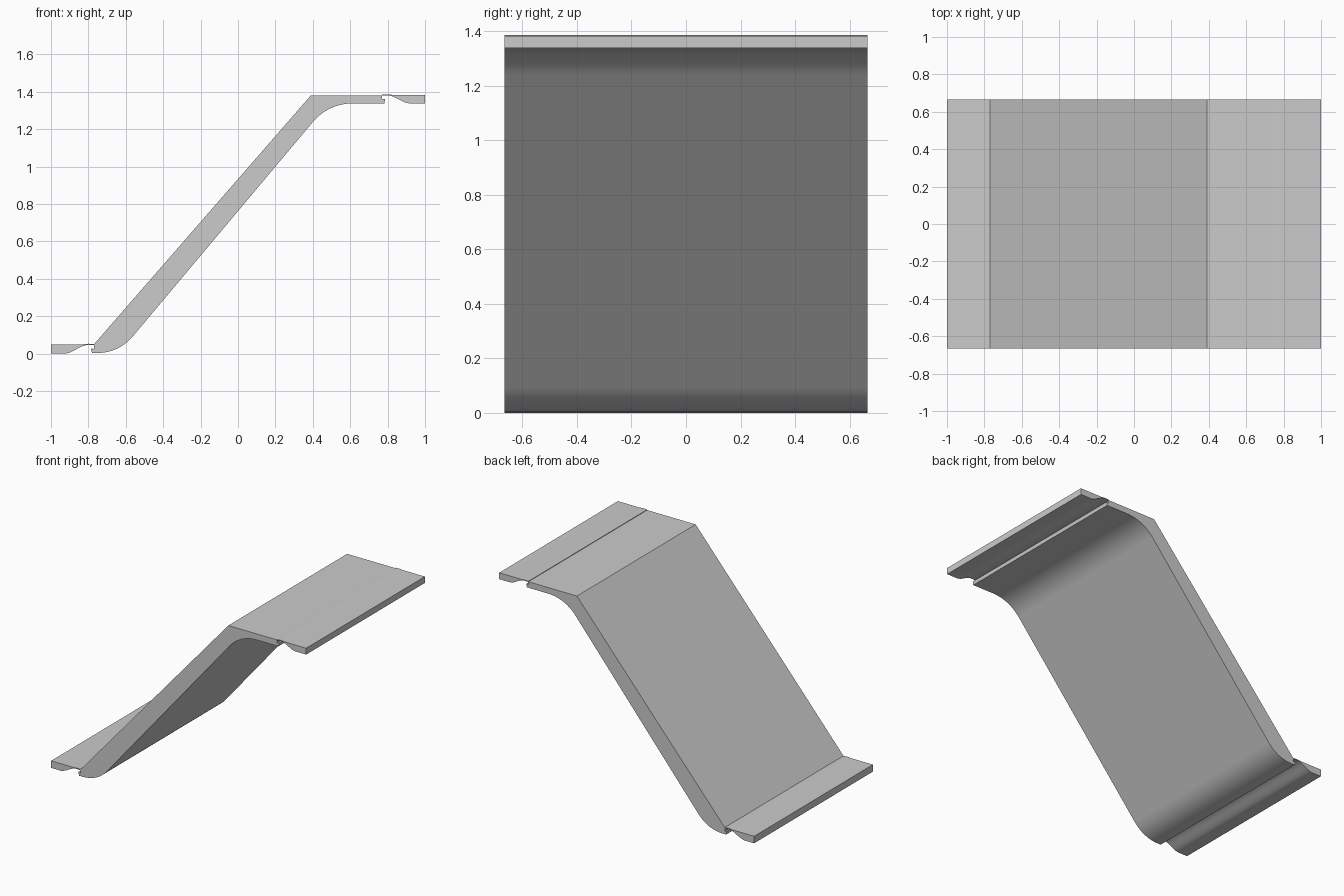
import bpy, bmesh, math

if "Cube" in bpy.data.objects:
    bpy.data.objects.remove(bpy.data.objects["Cube"])

HALF_WIDTH = 0.665


def curve(p0, c, p1, n=14):
    """Points on a quadratic curve from p0 to p1 pulled towards c."""
    return [tuple((1 - t) ** 2 * a + 2 * t * (1 - t) * b + t * t * d
                  for a, b, d in zip(p0, c, p1))
            for t in (i / n for i in range(n + 1))]


def extrude_profile(name, pts):
    """Extrude an x-z outline across the full width."""
    bm = bmesh.new()
    face = bm.faces.new([bm.verts.new((x, -HALF_WIDTH, z)) for x, z in pts])
    res = bmesh.ops.extrude_face_region(bm, geom=[face])
    verts = [v for v in res["geom"] if isinstance(v, bmesh.types.BMVert)]
    bmesh.ops.translate(bm, verts=verts, vec=(0, 2 * HALF_WIDTH, 0))
    bmesh.ops.recalc_face_normals(bm, faces=bm.faces)
    mesh = bpy.data.meshes.new(name)
    bm.to_mesh(mesh)
    bm.free()
    obj = bpy.data.objects.new(name, mesh)
    bpy.context.collection.objects.link(obj)
    bpy.context.view_layer.objects.active = obj
    obj.select_set(True)
    bpy.ops.object.shade_smooth_by_angle(angle=math.radians(30))
    obj.select_set(False)


def s_curve(x0, z0, x1, z1):
    """Smooth step between two levels."""
    xm, zm = (x0 + x1) / 2, (z0 + z1) / 2
    first = curve((x0, z0), (x0 * 0.6 + xm * 0.4, z0), (xm, zm), 6)
    return first + curve((xm, zm), (x1 * 0.6 + xm * 0.4, z1), (x1, z1), 6)[1:]


# Sloped ramp with flat upper landing, rounded underside and hinge ledges
ramp = [(-0.77, 0.05), (-0.77, 0.024), (-0.787, 0.028), (-0.78, 0.003)]
ramp += curve((-0.765, 0.003), (-0.64, 0.0), (-0.56, 0.095))
ramp += curve((0.40, 1.238), (0.485, 1.338), (0.62, 1.338))
ramp += [(0.782, 1.338), (0.787, 1.362), (0.77, 1.360), (0.77, 1.381), (0.39, 1.381)]
extrude_profile("ramp", ramp)

# Lower end flap, thinning to a tongue that rests on the ramp
lower = [(-1, 0.05), (-1, 0)]
lower += s_curve(-0.93, 0.0, -0.80, 0.046)
lower += [(-0.77, 0.045), (-0.77, 0.051), (-0.80, 0.053), (-0.83, 0.05)]
extrude_profile("lower_flap", lower)

# Upper end flap, mirrored arrangement
upper = [(1, 1.383), (1, 1.338)]
upper += s_curve(0.92, 1.338, 0.80, 1.380)
upper += [(0.77, 1.379), (0.77, 1.385), (0.80, 1.386), (0.83, 1.383)]
extrude_profile("upper_flap", upper)
